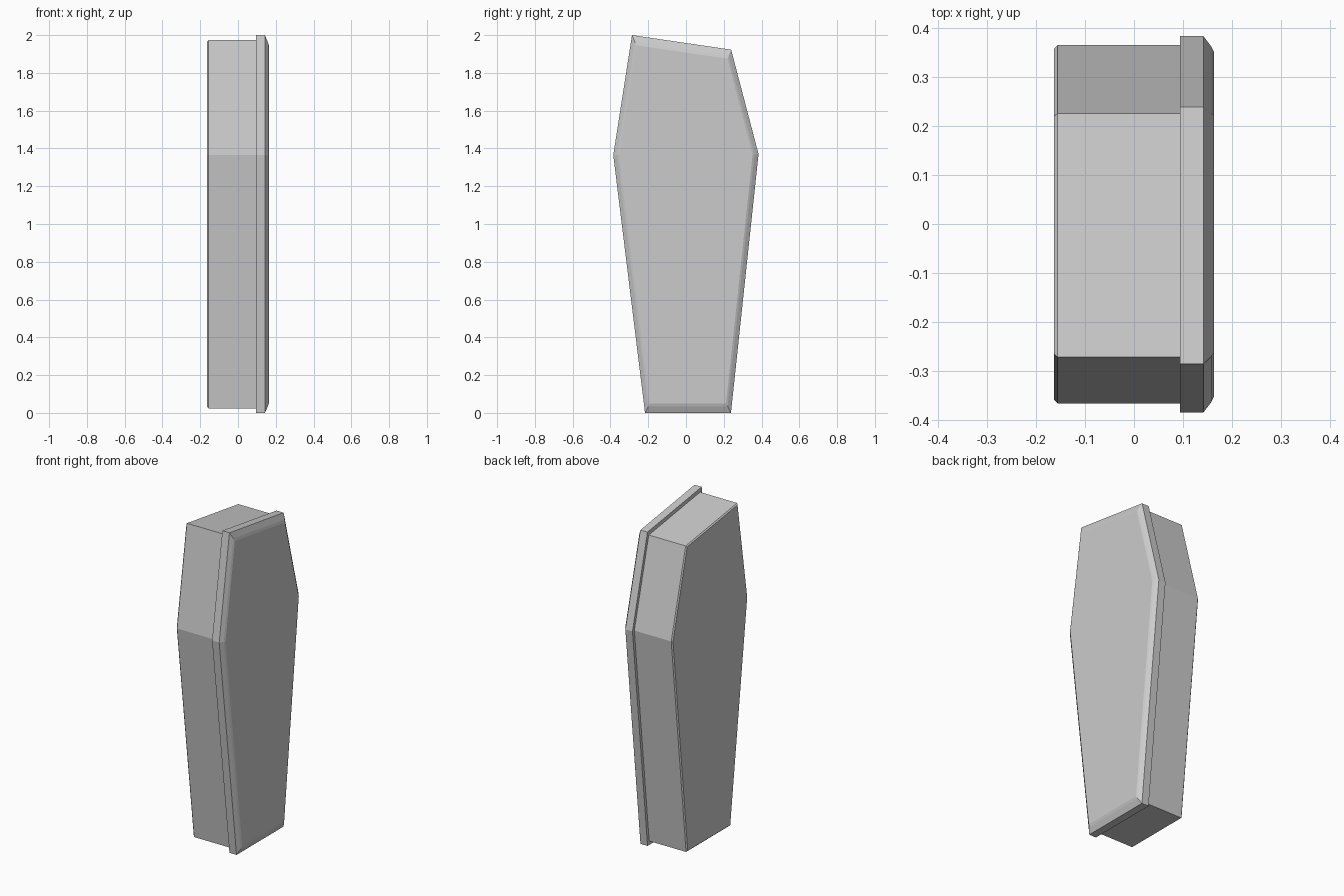
import bpy, bmesh
from mathutils import Vector
from mathutils.geometry import intersect_line_line_2d  # noqa: F401

if "Cube" in bpy.data.objects:
    bpy.data.objects.remove(bpy.data.objects["Cube"])

# Lid outline in (y, z), counter-clockwise from the bottom left
OUTLINE = [Vector(p) for p in [(-0.217, 0.0), (0.238, 0.0), (0.384, 1.37),
                               (0.239, 1.923), (-0.286, 2.0), (-0.385, 1.365)]]


def inset(end, side):
    """Offset every outline edge inwards: end edges by end, flanks by side."""
    dist = [end, side, side, end, side, side]
    n, lines, out = len(OUTLINE), [], []
    for i, p in enumerate(OUTLINE):
        d = (OUTLINE[(i + 1) % n] - p).normalized()
        lines.append((p + Vector((-d.y, d.x)) * dist[i], d))
    for i in range(n):
        (p, d), (q, e) = lines[i - 1], lines[i]
        t = (q - p).cross(e) / d.cross(e)
        out.append(p + d * t)
    return out


def loft(name, rings):
    """Skin a closed solid through (x, end inset, side inset) rings."""
    bm = bmesh.new()
    loops = [[bm.verts.new((x, p.x, p.y)) for p in inset(e, s)]
             for x, e, s in rings]
    n = len(OUTLINE)
    for a, b in zip(loops, loops[1:]):
        for i in range(n):
            j = (i + 1) % n
            bm.faces.new((a[i], a[j], b[j], b[i]))
    bm.faces.new(loops[0])
    bm.faces.new(loops[-1])
    bmesh.ops.recalc_face_normals(bm, faces=bm.faces)
    mesh = bpy.data.meshes.new(name)
    bm.to_mesh(mesh)
    bm.free()
    bpy.context.collection.objects.link(bpy.data.objects.new(name, mesh))


# Box with a fine chamfer around its back
loft("coffin_box", [(-0.163, 0.031, 0.025), (-0.156, 0.024, 0.018),
                    (0.095, 0.024, 0.018)])
# Overhanging lid with a wide front chamfer
loft("coffin_lid", [(0.094, 0.0, 0.0), (0.142, 0.0, 0.0),
                    (0.158, 0.034, 0.021), (0.163, 0.05, 0.031)])
